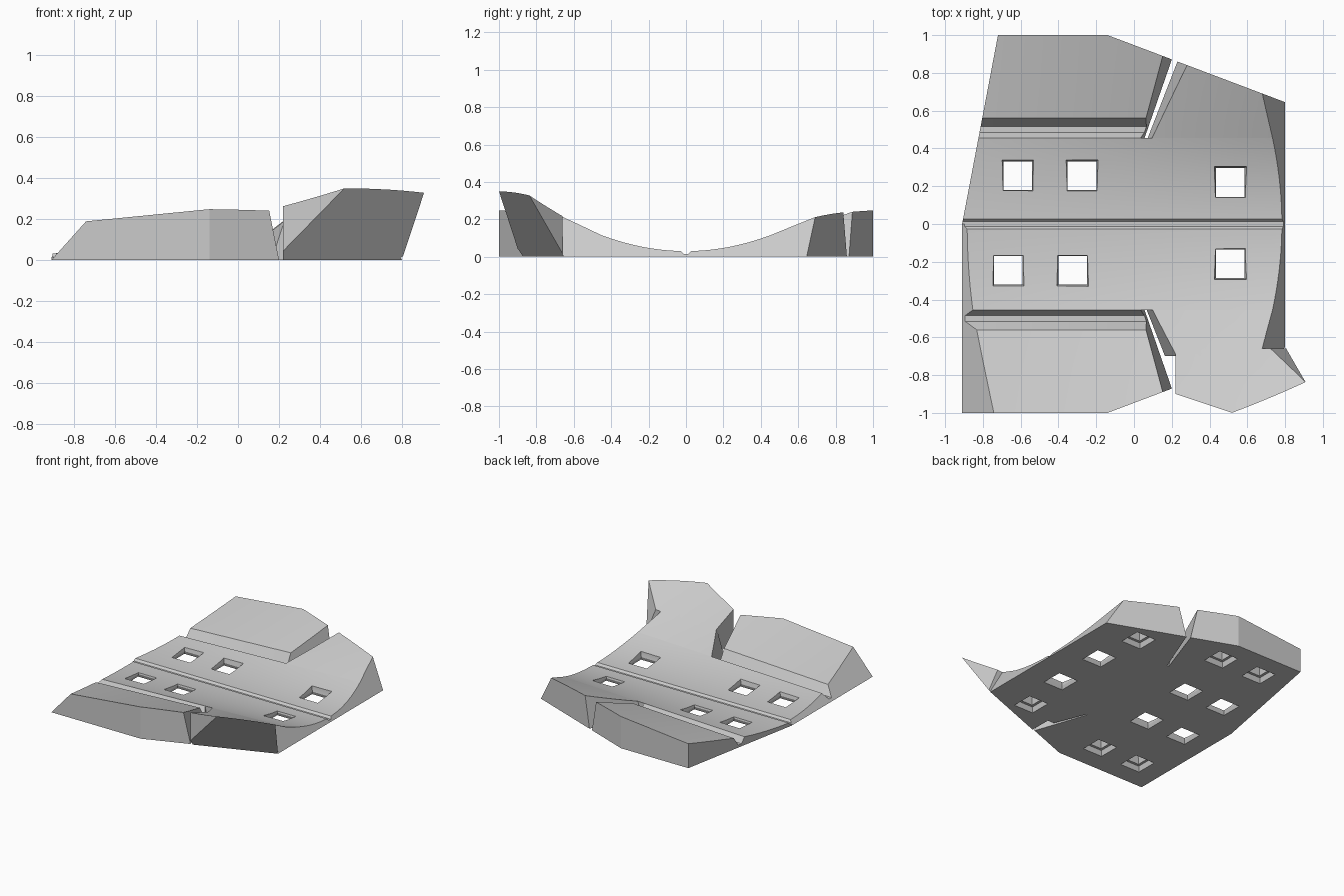
import bpy, bmesh, math
from mathutils import Vector

if "Cube" in bpy.data.objects:
    bpy.data.objects.remove(bpy.data.objects["Cube"])

grey = bpy.data.materials.new("light grey")
grey.use_nodes = True
grey.diffuse_color = (0.6, 0.6, 0.6, 1)
grey.node_tree.nodes["Principled BSDF"].inputs["Base Color"].default_value = (0.6, 0.6, 0.6, 1)

EDGE = 0.455      # half width of the dished centre
parts = []


def height(x, y, gain, grooved):
    """Dished top: a conical trough in the centre, straight flanks outside."""
    v = abs(y)
    curve = 0.3 + 0.16 * x
    if v < 0.013:
        return 0.014
    if v <= EDGE + 1e-4:
        return 0.03 + curve * v * v
    base = 0.03 + curve * EDGE ** 2
    if grooved and v < 0.52:
        return base - 0.045
    return base + (0.31 + gain * x) * (v - EDGE)


def wall(a, b):
    return (*a, 0), (*b, 0), (*b, 1)


def flip(points, s):
    return [(p[0], p[1] * s, *p[2:]) for p in points]


def piece(name, x0, x1, ys, cuts, inside, gain=0.12, grooved=False):
    """Closed block under the top surface, trimmed by planes."""
    bm = bmesh.new()
    n = 12
    xs = [x0 + (x1 - x0) * i / n for i in range(n + 1)]
    top = [[bm.verts.new((x, y, height(x, y, gain, grooved))) for y in ys] for x in xs]
    low = [[bm.verts.new((x, y, 0)) for y in ys] for x in xs]
    m = len(ys) - 1
    for i in range(n):
        for j in range(m):
            for g in (top, low):
                bm.faces.new((g[i][j], g[i + 1][j], g[i + 1][j + 1], g[i][j + 1]))
        for j in (0, m):
            bm.faces.new((top[i][j], top[i + 1][j], low[i + 1][j], low[i][j]))
    for j in range(m):
        for i in (0, n):
            bm.faces.new((top[i][j], top[i][j + 1], low[i][j + 1], low[i][j]))
    for pts in cuts:
        a, b, c = map(Vector, pts)
        no = (b - a).cross(c - a).normalized()
        if (Vector(inside) - a).dot(no) > 0:
            no.negate()
        bmesh.ops.bisect_plane(bm, geom=bm.verts[:] + bm.edges[:] + bm.faces[:],
                               dist=1e-5, plane_co=a, plane_no=no, clear_outer=True)
        rim = [e for e in bm.edges if e.is_boundary]
        if rim:
            bmesh.ops.holes_fill(bm, edges=rim, sides=0)
    bmesh.ops.recalc_face_normals(bm, faces=bm.faces[:])
    me = bpy.data.meshes.new(name)
    bm.to_mesh(me)
    bm.free()
    me.materials.append(grey)
    ob = bpy.data.objects.new(name, me)
    bpy.context.collection.objects.link(ob)
    parts.append(ob)


def spread(a, b, n):
    return [a + (b - a) * i / n for i in range(n + 1)]


# Shared trimming planes
left_lean = [(-0.91, 0, 0), (-0.91, -1, 0), (-0.74, -1, 0.19)]
left_wall = wall((-0.91, 0), (-0.72, 1))
right_lean = [(0.8, 0, 0), (0.8, 1, 0), (0.68, 1, 0.21)]
overhang = [(0.22, -0.87, 0), (0.8, -0.65, 0), (0.52, -1, 0.35)]
slot_left = [(0.075, 0.51, 0), (0.2, 0.87, 0), (0.15, 0.88, 0.235)]
slot_right = [(0.09, 0.5, 0), (0.23, 0.86, 0), (0.28, 0.84, 0.235)]
outline = wall((-0.14, 1), (0.8, 0.645))

# Dished centre halves and grooved side panels
for s, side, left_end in ((-1, "front", left_lean), (1, "back", left_wall)):
    ys = [s * y for y in [0, 0.012] + spread(0.027, EDGE, 14)]
    piece("centre_" + side, -0.95, 0.85, ys, [left_end, right_lean], (0, s * 0.2, 0.02))
    ys = [s * y for y in [EDGE, 0.485, 0.515, 0.56, 0.75, 1]]
    piece("panel_" + side, -0.95, 0.2, ys,
          [left_end, flip(slot_left, s), flip(outline, s)],
          (-0.4, s * 0.7, 0.05), grooved=True)

# Back right flank
piece("flank_back", 0.03, 0.85, spread(EDGE, 0.95, 6),
      [slot_right, outline, right_lean], (0.5, 0.6, 0.05), gain=0.15)

# Front right flank and its flared wing
piece("flank_front", 0.03, 0.85, spread(-EDGE, -0.7, 4),
      [[(0.085, -0.5, 0), (0.1, -EDGE, 0.1), (0.22, -0.7, 0.17)], right_lean, overhang],
      (0.5, -0.55, 0.05), gain=0.25)
piece("flared_wing", 0.22, 1.0, spread(-0.66, -1.05, 4),
      [overhang, wall((0.22, -0.9), (0.52, -1)),
       [(0.73, -0.66, 0.2), (0.8, -0.65, 0), (0.9, -0.83, 0.325)]],
      (0.5, -0.8, 0.2), gain=0.25)

# Square holes: open ones in the centre, stepped blind pockets under the flanks
through = [(-0.615, 0.255), (-0.275, 0.255), (0.51, 0.22),
           (-0.665, -0.245), (-0.325, -0.245), (0.51, -0.21)]
pockets = [(0.46, 0.6), (0.46, -0.6), (-0.17, 0.77), (-0.52, 0.77),
           (-0.32, -0.76), (-0.67, -0.76)]
open_steps = [(0.087, -0.02), (0.085, 0), (0.076, 0.025), (0.085, 0.06), (0.085, 0.3)]
blind_steps = [(0.085, -0.02), (0.085, 0), (0.075, 0.04), (0.055, 0.04), (0.045, 0.1)]

bm = bmesh.new()
for spots, steps in ((through, open_steps), (pockets, blind_steps)):
    for cx, cy in spots:
        rings = [[bm.verts.new((cx + r * a, cy + r * b, z))
                  for a, b in ((-1, -1), (1, -1), (1, 1), (-1, 1))] for r, z in steps]
        bm.faces.new(rings[0][::-1])
        bm.faces.new(rings[-1])
        for lo, hi in zip(rings, rings[1:]):
            for k in range(4):
                q = (k + 1) % 4
                bm.faces.new((lo[k], lo[q], hi[q], hi[k]))
me = bpy.data.meshes.new("hole_cutter")
bm.to_mesh(me)
bm.free()
me.materials.append(grey)
cutter = bpy.data.objects.new("hole_cutter", me)
bpy.context.collection.objects.link(cutter)
cutter.hide_render = True
cutter.display_type = 'WIRE'

for ob in parts:
    mod = ob.modifiers.new("holes", 'BOOLEAN')
    mod.operation = 'DIFFERENCE'
    mod.solver = 'EXACT'
    mod.object = cutter
    bpy.ops.object.select_all(action='DESELECT')
    ob.select_set(True)
    bpy.context.view_layer.objects.active = ob
    bpy.ops.object.modifier_apply(modifier=mod.name)
    bpy.ops.object.shade_smooth_by_angle(angle=math.radians(15))
bpy.data.objects.remove(cutter)
